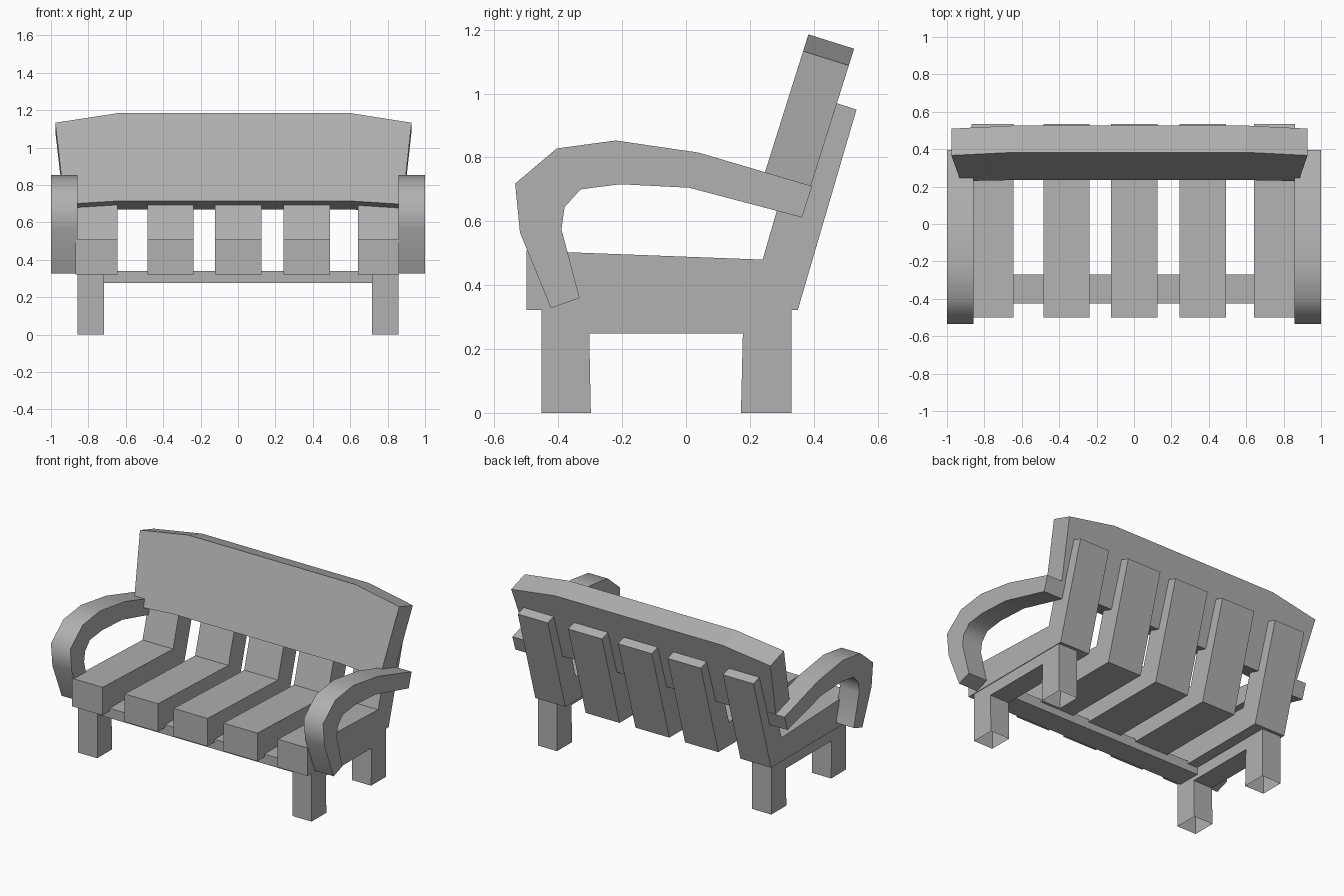
import bpy, bmesh, math
from mathutils import Vector

if "Cube" in bpy.data.objects:
    bpy.data.objects.remove(bpy.data.objects["Cube"])

# Mid-grey paint shared by every part
grey = bpy.data.materials.new("grey_paint")
grey.diffuse_color = (0.44, 0.44, 0.44, 1)
grey.use_nodes = True
grey.node_tree.nodes["Principled BSDF"].inputs["Base Color"].default_value = grey.diffuse_color


def prism(name, points, offset, open_ends=False):
    """Extrude a flat outline of 3D points along the offset vector.
    open_ends removes the faces at the very top and bottom."""
    bm = bmesh.new()
    face = bm.faces.new([bm.verts.new(p) for p in points])
    new = bmesh.ops.extrude_face_region(bm, geom=[face])["geom"]
    bmesh.ops.translate(bm, vec=offset,
                        verts=[v for v in new if isinstance(v, bmesh.types.BMVert)])
    bmesh.ops.recalc_face_normals(bm, faces=bm.faces)
    if open_ends:
        heights = (min(p[2] for p in points), max(p[2] for p in points))
        ends = [f for f in bm.faces
                if any(all(abs(v.co.z - h) < 1e-4 for v in f.verts) for h in heights)]
        bmesh.ops.delete(bm, geom=ends, context='FACES')
    mesh = bpy.data.meshes.new(name)
    bm.to_mesh(mesh)
    bm.free()
    mesh.materials.append(grey)
    obj = bpy.data.objects.new(name, mesh)
    bpy.context.collection.objects.link(obj)
    return obj


def side_prism(name, profile, x0, x1, open_ends=False):
    """Extrude a (y, z) side profile from x0 to x1."""
    return prism(name, [(x0, y, z) for y, z in profile],
                 Vector((x1 - x0, 0, 0)), open_ends)


# Seat and back slats, one bent plank each
slat = [(-0.50, 0.322), (0.35, 0.322), (0.534, 0.95),
        (0.39, 0.996), (0.24, 0.48), (-0.50, 0.508)]
for i, (x0, x1) in enumerate([(-0.87, -0.645), (-0.483, -0.238), (-0.123, 0.126),
                              (0.243, 0.492), (0.642, 0.862)]):
    side_prism(f"slat_{i + 1}", slat, x0, x1)

# Leg frames: two legs joined by a rail, open underneath and against the seat
legs = [(-0.453, 0), (-0.298, 0), (-0.303, 0.248), (0.178, 0.248),
        (0.172, 0), (0.33, 0), (0.33, 0.322), (-0.453, 0.322)]

# Curved armrests
arm = [(-0.423, 0.328), (-0.52, 0.565), (-0.535, 0.718), (-0.405, 0.828),
       (-0.22, 0.853), (0.04, 0.815), (0.395, 0.71), (0.363, 0.612),
       (0.01, 0.705), (-0.205, 0.716), (-0.33, 0.70), (-0.38, 0.645),
       (-0.39, 0.575), (-0.333, 0.36)]

for label, s in (("left", -1), ("right", 1)):
    side_prism(f"{label}_leg_frame", legs, s * 0.717, s * 0.858, open_ends=True)
    armrest = side_prism(f"{label}_armrest", arm, s * 0.858, s * 1.0)
    bpy.ops.object.select_all(action='DESELECT')
    armrest.select_set(True)
    bpy.context.view_layer.objects.active = armrest
    bpy.ops.object.shade_smooth_by_angle(angle=math.radians(60))

# Front cross bar under the seat
bar = [(-0.425, 0.275), (-0.27, 0.275), (-0.27, 0.34), (-0.425, 0.34)]
side_prism("cross_bar", bar, -0.73, 0.73)

# Leaning backboard: outline in (x, distance up the slope)
tilt = math.radians(17.5)
up = Vector((0, math.sin(tilt), math.cos(tilt)))
back = Vector((0, math.cos(tilt), -math.sin(tilt)))
outline = [(-0.977, 0.435), (-0.635, 0.49), (0.595, 0.49), (0.928, 0.435),
           (0.88, -0.022), (0.595, -0.003), (-0.635, -0.003), (-0.927, -0.022)]
base = Vector((0, 0.236, 0.718))
prism("backboard", [base + Vector((x, 0, 0)) + up * v for x, v in outline], back * 0.15)
